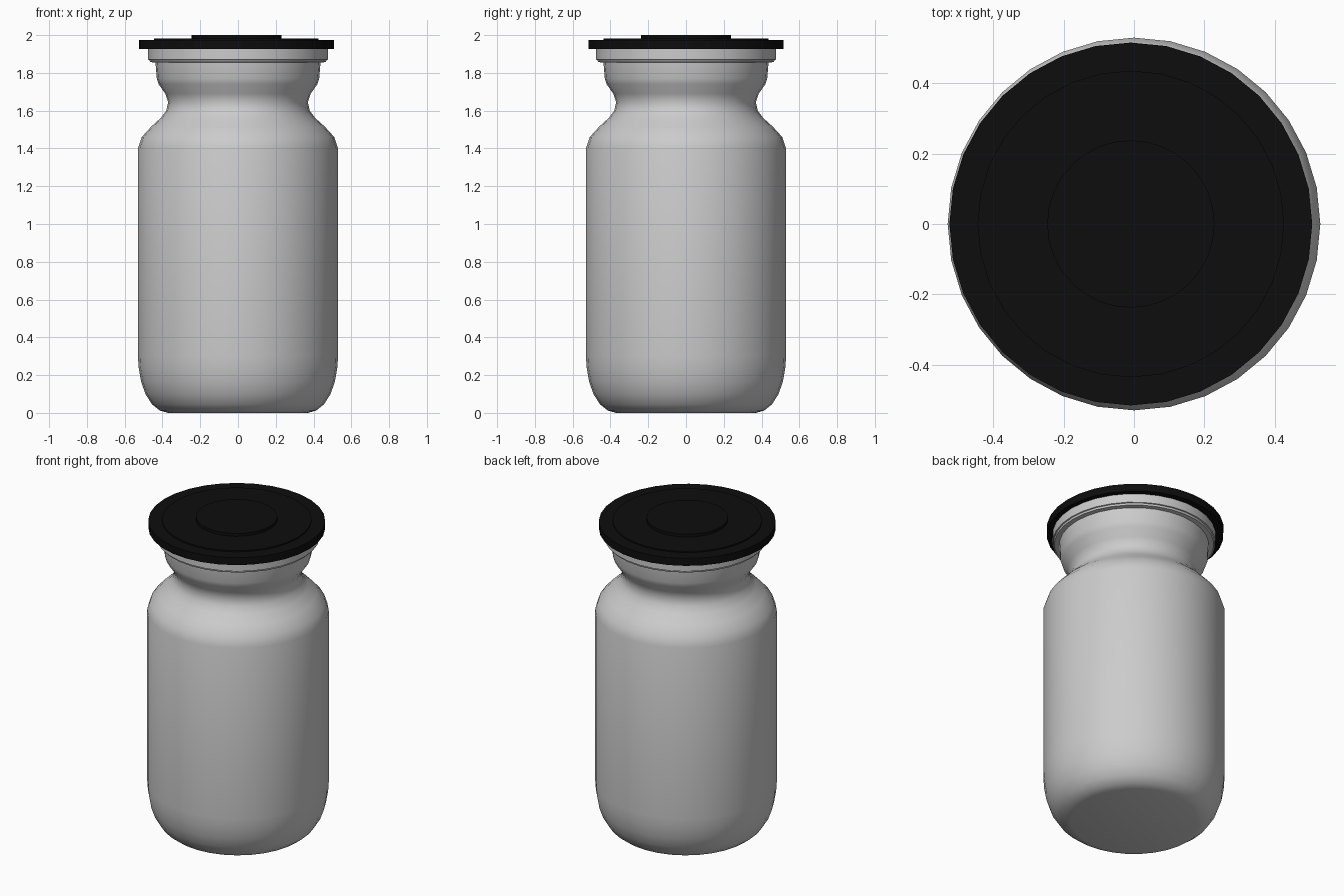
import bpy, bmesh
from math import cos, sin, tau, radians

if "Cube" in bpy.data.objects:
    bpy.data.objects.remove(bpy.data.objects["Cube"])

SIDES = 32


def lathe(name, profile, cx=0.0, mat=None):
    """Revolve an (r, z) profile around z; first and last rings are capped."""
    bm = bmesh.new()
    rings = [[bm.verts.new((cx + r * cos(tau * i / SIDES), r * sin(tau * i / SIDES), z))
              for i in range(SIDES)] for r, z in profile]
    for a, b in zip(rings, rings[1:]):
        for i in range(SIDES):
            j = (i + 1) % SIDES
            bm.faces.new((a[i], a[j], b[j], b[i]))
    bm.faces.new(rings[0][::-1])
    bm.faces.new(rings[-1])
    bmesh.ops.recalc_face_normals(bm, faces=bm.faces)
    me = bpy.data.meshes.new(name)
    bm.to_mesh(me)
    bm.free()
    ob = bpy.data.objects.new(name, me)
    bpy.context.collection.objects.link(ob)
    if mat:
        me.materials.append(mat)
    bpy.ops.object.select_all(action='DESELECT')
    ob.select_set(True)
    bpy.context.view_layer.objects.active = ob
    bpy.ops.object.shade_smooth_by_angle(angle=radians(35))
    return ob


# Hollow jar: outside from base to rim, then back down the inside
outer = [(0.37, 0), (0.415, 0.013), (0.455, 0.045), (0.49, 0.10), (0.513, 0.165),
         (0.526, 0.24), (0.53, 0.30), (0.53, 1.40), (0.51, 1.46), (0.46, 1.515),
         (0.41, 1.56), (0.38, 1.60), (0.37, 1.645), (0.385, 1.69), (0.42, 1.74),
         (0.43, 1.77), (0.437, 1.855)]
rim = [(0.465, 1.857), (0.469, 1.868), (0.476, 1.870), (0.476, 1.926)]
inner = [(0.40, 1.926), (0.39, 1.76), (0.335, 1.645), (0.36, 1.57), (0.49, 1.40),
         (0.49, 0.28), (0.44, 0.11), (0.35, 0.05)]
lathe("jar", outer + rim + inner)

# Black stepped lid, very slightly off centre
black = bpy.data.materials.new("black_lid")
black.diffuse_color = (0.004, 0.004, 0.004, 1)
black.use_nodes = True
black.node_tree.nodes["Principled BSDF"].inputs["Base Color"].default_value = black.diffuse_color
lathe("lid", [(0.516, 1.926), (0.516, 1.974), (0.436, 1.974), (0.436, 1.982),
              (0.238, 1.982), (0.238, 2.0)], cx=-0.009, mat=black)
